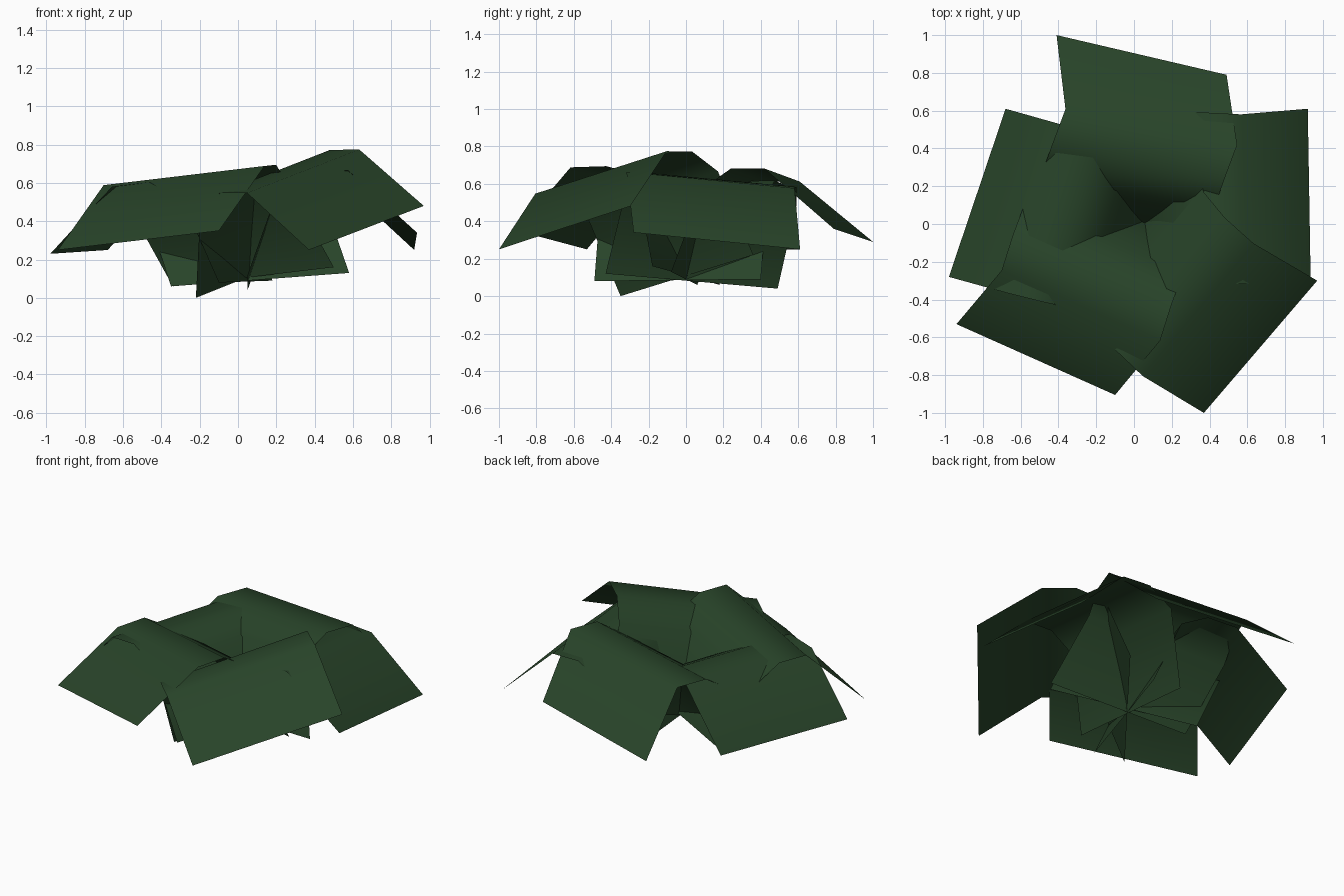
import bpy
from mathutils import Vector as V

if "Cube" in bpy.data.objects:
    bpy.data.objects.remove(bpy.data.objects["Cube"])

green = bpy.data.materials.new("dark leaf green")
green.diffuse_color = (0.021, 0.057, 0.022, 1)
green.use_nodes = True
green.node_tree.nodes["Principled BSDF"].inputs["Base Color"].default_value = green.diffuse_color

# arched strip: (fraction from root to tip, lift, sideways sway)
PROFILE = [(0, 0, 0), (0.293, 0.40, -1), (0.5, 0.455, 0), (0.707, 0.40, 1), (1, 0, 0)]


def leaf(name, tip_a, tip_b, root_a, root_b, sway):
    """Bent leaf strip between its root edge and its tip edge."""
    ta, tb, ra, rb = V(tip_a), V(tip_b), V(root_a), V(root_b)
    across = ((tb - ta) + (rb - ra)).normalized()
    along = (ta + tb - ra - rb).normalized()
    up = across.cross(along).normalized()
    if up.z < 0:
        up = -up
    verts = []
    for t, lift, side in PROFILE:
        off = up * lift + across * (side * sway)
        verts += [ra.lerp(ta, t) + off, rb.lerp(tb, t) + off]
    n = len(PROFILE)
    faces = [(2 * i, 2 * i + 1, 2 * i + 3, 2 * i + 2) for i in range(n - 1)]
    if across.cross(along).z < 0:
        faces = [f[::-1] for f in faces]
    me = bpy.data.meshes.new(name)
    me.from_pydata(verts, [], faces)
    me.materials.append(green)
    me.polygons.foreach_set("use_smooth", [True] * len(faces))
    me.update()
    bpy.context.collection.objects.link(bpy.data.objects.new(name, me))


# five leaves crossing at the centre
leaf("back_leaf", (-.41, 1.0, .29), (.49, .79, .36), (-.35, .06, .06), (.58, -.08, .13), .08)
leaf("right_leaf", (.92, .61, .25), (.935, -.28, .34), (.05, .49, .04), (.05, -.43, .12), .03)
leaf("front_right_leaf", (.97, -.30, .48), (.37, -1.0, .25), (.33, .36, .22), (-.22, -.35, 0), 0)
leaf("front_left_leaf", (-.94, -.53, .25), (-.10, -.905, .35), (-.34, .18, .06), (.50, -.18, .16), .07)
leaf("left_leaf", (-.98, -.28, .23), (-.68, .61, .25), (-.10, -.49, .08), (.18, .40, .09), 0)
